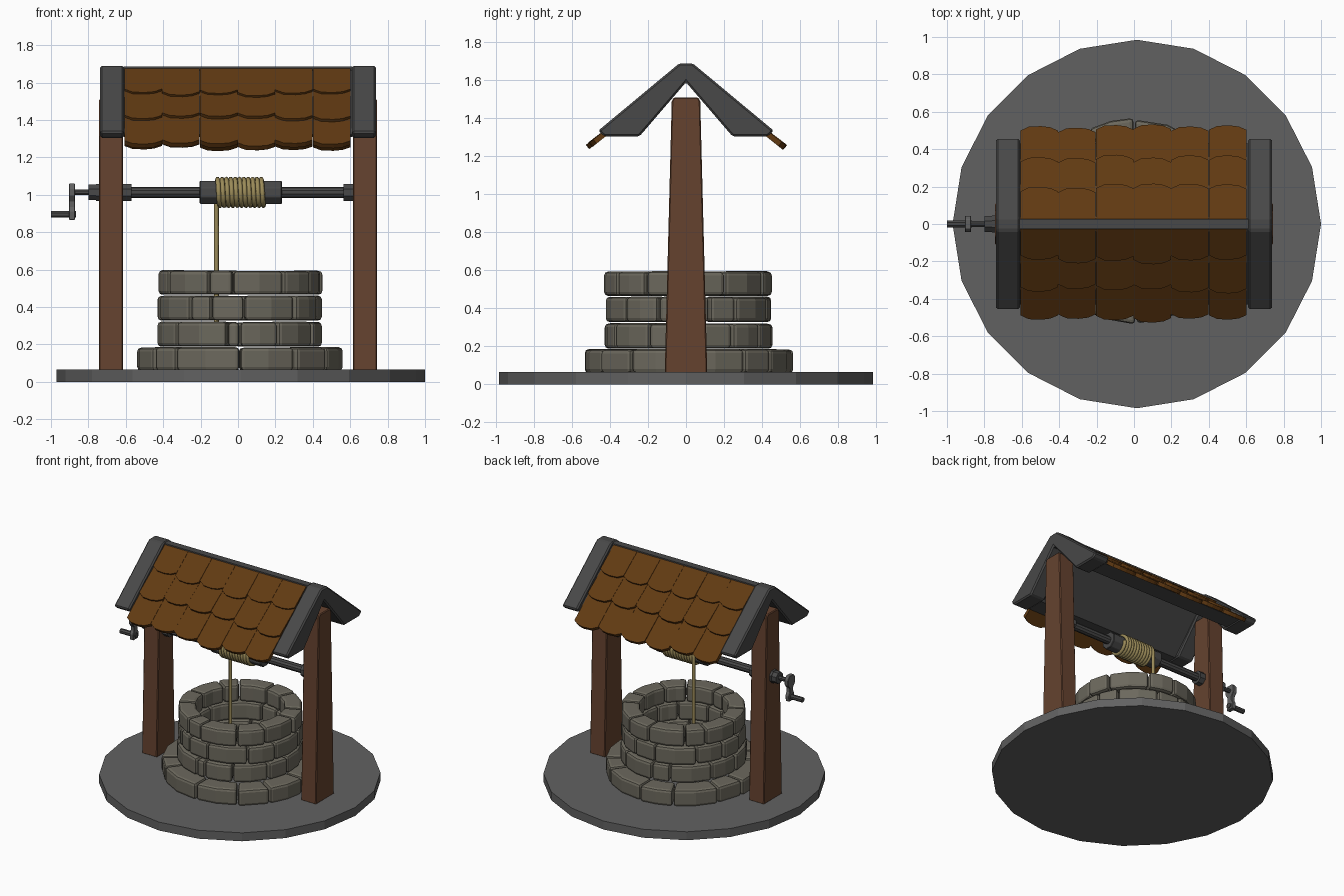
import bpy, bmesh, math, random
from mathutils import Vector

if "Cube" in bpy.data.objects:
    bpy.data.objects.remove(bpy.data.objects["Cube"])
random.seed(4)


def material(name, rgb):
    m = bpy.data.materials.new(name)
    m.diffuse_color = (*rgb, 1)
    m.use_nodes = True
    m.node_tree.nodes["Principled BSDF"].inputs["Base Color"].default_value = m.diffuse_color
    return m


STONE = material("stone", (0.15, 0.14, 0.11))
WOOD = material("wood", (0.13, 0.055, 0.028))
TILE = material("clay_tile", (0.12, 0.042, 0.006))
DARK = material("dark_grey", (0.065, 0.065, 0.065))
GROUND = material("ground_grey", (0.12, 0.12, 0.12))
ROPE = material("rope", (0.33, 0.26, 0.10))


def finish(name, bm, mat, bevel=0, segments=1):
    bmesh.ops.recalc_face_normals(bm, faces=bm.faces)
    me = bpy.data.meshes.new(name)
    bm.to_mesh(me)
    bm.free()
    ob = bpy.data.objects.new(name, me)
    bpy.context.collection.objects.link(ob)
    me.materials.append(mat)
    if bevel:
        b = ob.modifiers.new("bevel", 'BEVEL')
        b.width, b.segments = bevel, segments
        b.limit_method, b.angle_limit = 'ANGLE', math.radians(30)
    return ob


def prism(bm, a, b):
    """Solid between two matching outlines."""
    va = [bm.verts.new(p) for p in a]
    vb = [bm.verts.new(p) for p in b]
    n = len(va)
    bm.faces.new(va)
    bm.faces.new(vb[::-1])
    for i in range(n):
        j = (i + 1) % n
        bm.faces.new((va[i], vb[i], vb[j], va[j]))


def yz_extrude(name, profile, x0, x1, mat, bevel=0):
    bm = bmesh.new()
    prism(bm, [(x0, y, z) for y, z in profile], [(x1, y, z) for y, z in profile])
    return finish(name, bm, mat, bevel)


def x_rod(name, x0, x1, r, z, mat=DARK, sides=10, bevel=0):
    pts = [(r * math.cos(math.tau * (i + .5) / sides),
            z + r * math.sin(math.tau * (i + .5) / sides)) for i in range(sides)]
    return yz_extrude(name, pts, x0, x1, mat, bevel)


# Ground disc
bpy.ops.mesh.primitive_cylinder_add(vertices=20, radius=0.985, depth=0.065,
                                    location=(0.015, 0, 0.0325))
disc = bpy.context.object
disc.name = "ground_disc"
disc.data.materials.append(GROUND)


# Stone courses: wedge blocks of mixed lengths
def course(name, z0, z1, r_in, r_out, start, widths):
    bm = bmesh.new()
    scale = math.tau / sum(widths)
    a = math.radians(start)
    for w in widths:
        w *= scale
        gap = 0.004 / r_out
        steps = 2 if w > 0.42 else 1
        angs = [a + gap + (w - 2 * gap) * i / steps for i in range(steps + 1)]
        ro = r_out + random.uniform(-.008, .008)
        ring = [(ro, t) for t in angs] + [(r_in, t) for t in reversed(angs)]
        outline = [(.01 + r * math.cos(t), .012 + r * math.sin(t)) for r, t in ring]
        top = z1 - random.uniform(0, .004)
        prism(bm, [(x, y, z0) for x, y in outline], [(x, y, top) for x, y in outline])
        a += w
    finish(name, bm, STONE, 0.02, 2)


course("stone_footing", .06, .186, .40, .55, -147, [18, 39, 33, 24, 30, 36, 20, 38, 26, 34, 22, 40])
course("stone_course_1", .188, .322, .31, .44, -140, [41, 9, 28, 34, 22, 38, 26, 36, 18, 40, 30, 38])
course("stone_course_2", .328, .462, .31, .44, -128, [17, 24, 39, 27, 36, 20, 38, 24, 40, 28, 22, 45])
course("stone_course_3", .466, .597, .31, .44, -152, [39, 18, 37, 27, 35, 22, 38, 26, 36, 20, 34, 28])

# Tapered posts, roof gables with mirrored profile
half_gable = [(.035, 1.69), (.462, 1.335), (.43, 1.305), (.245, 1.305)]
gable = half_gable + [(0, 1.59)] + [(-y, z) for y, z in reversed(half_gable)]
half_deck = [(.03, 1.665), (.43, 1.322), (.415, 1.31), (.28, 1.31)]
deck = half_deck + [(0, 1.61)] + [(-y, z) for y, z in reversed(half_deck)]
post = [(-.112, .06), (.112, .06), (.075, 1.49), (.065, 1.51), (-.065, 1.51), (-.075, 1.49)]
for side, s in (("left", -1), ("right", 1)):
    yz_extrude(side + "_post", post, s * .615, s * .744, WOOD, .006)
    yz_extrude(side + "_gable", gable, s * .61, s * .738, DARK, .01)
yz_extrude("roof_deck", deck, -.612, .612, DARK)
yz_extrude("ridge_beam", [(-.026, 1.655), (.026, 1.655), (.026, 1.685), (-.026, 1.685)],
           -.612, .612, DARK)

# Roof tiles: three overlapping rows with scalloped ends on both slopes
bm = bmesh.new()
rows = [((.02, 1.68), (.205, 1.535)), ((.16, 1.555), (.36, 1.408)), ((.31, 1.43), (.52, 1.262))]
scallop = [(-.5, -.03), (-.28, -.004), (.05, 0), (.3, -.008), (.5, -.03)]
for s in (-1, 1):
    for (y0, z0), (y1, z1) in rows:
        d = Vector((0, y1 - y0, z1 - z0))
        length = d.length
        d.normalize()
        n = Vector((0, -d.z, d.y))
        for c in range(6):
            xc = -.507 + c * .2015
            L = length + random.uniform(-.02, .012)
            lift = random.uniform(0, .006)
            outline = [(-.5, 0)] + [(u, L + v) for u, v in scallop] + [(.5, 0)]
            top, low = [], []
            for u, v in outline:
                p = Vector((xc + u * .2, y0, z0)) + d * v + n * lift * v / L
                q = p - n * .028
                top.append((p.x, s * p.y, p.z))
                low.append((q.x, s * q.y, q.z))
            prism(bm, top, low)
finish("roof_tiles", bm, TILE)

# Windlass axle, drum and collars
Z = 1.013
x_rod("axle", -.65, .65, .03, Z)
x_rod("drum", -.205, .235, .066, Z, sides=8, bevel=.004)
x_rod("left_collar", -.76, -.57, .05, Z, sides=8)
x_rod("right_collar", .565, .65, .05, Z, sides=8)
x_rod("axle_nut", -.80, -.74, .045, Z, sides=8)

# Crank arm and handle
x_rod("crank_pin", -.88, -.79, .016, Z, sides=8)
half_arm = [(.025, 1.06), (.044, 1.035), (.044, .995), (.022, .965), (.022, .935), (.034, .91), (.03, .865)]
arm = half_arm + [(-y, z) for y, z in reversed(half_arm)]
yz_extrude("crank_arm", arm, -.903, -.872, GROUND, .003)
x_rod("crank_handle", -1.0, -.865, .019, .895, sides=8)

# Rope: coil on the drum, then a straight drop into the well
turns, steps, R = 11, 20, .071
pts = []
for i in range(turns * steps + 1):
    t = math.tau * i / steps
    pts.append((.142 - .257 * i / (turns * steps), R * math.cos(t), Z + R * math.sin(-t)))
pts += [(-.115, .072, .8), (-.115, .072, .3)]
cu = bpy.data.curves.new("rope", 'CURVE')
cu.dimensions = '3D'
cu.bevel_depth, cu.bevel_resolution, cu.use_fill_caps = .013, 1, True
sp = cu.splines.new('POLY')
sp.points.add(len(pts) - 1)
for p, co in zip(sp.points, pts):
    p.co = (*co, 1)
cu.materials.append(ROPE)
bpy.context.collection.objects.link(bpy.data.objects.new("rope", cu))
